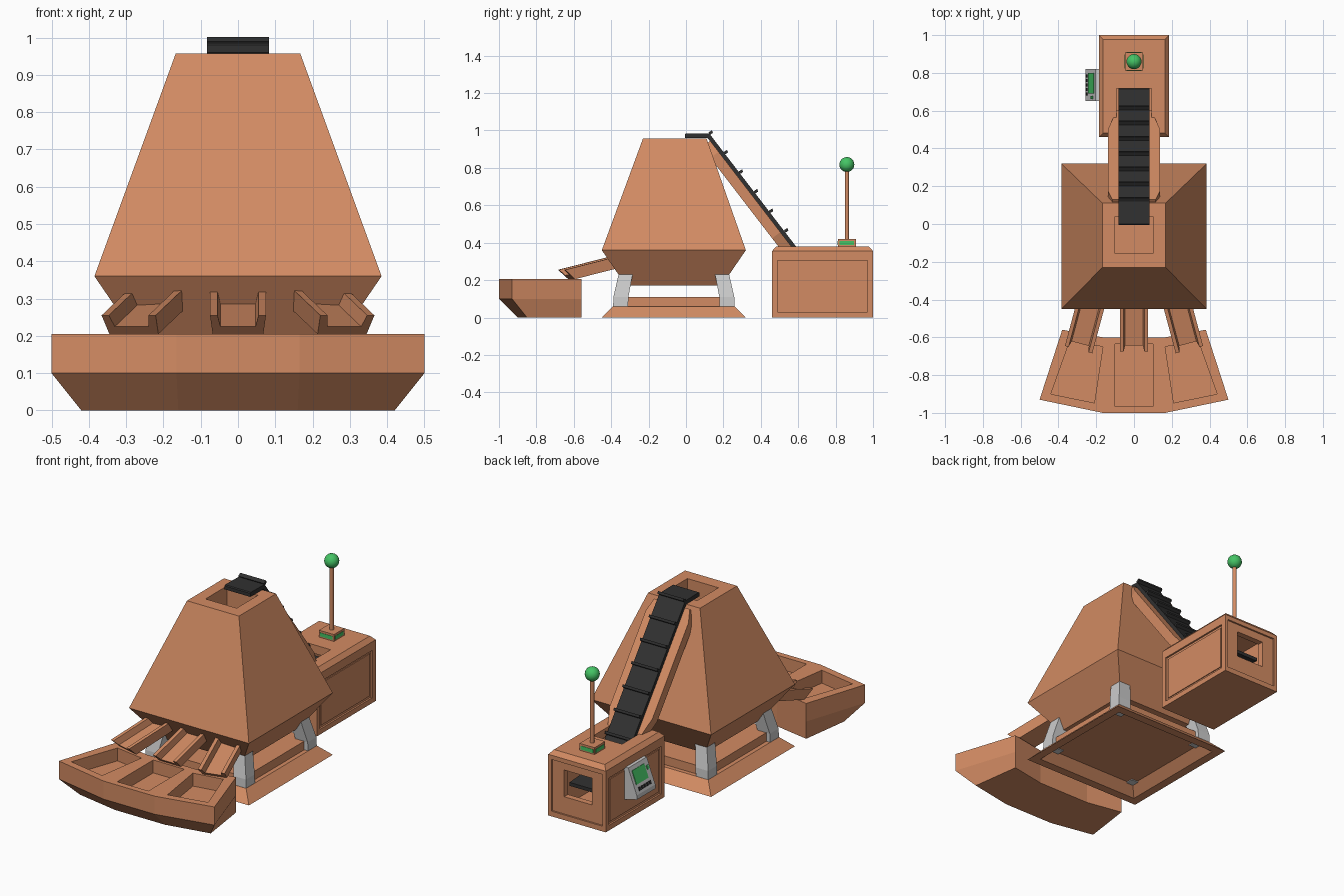
import bpy, bmesh, math
from mathutils import Matrix, Vector

if "Cube" in bpy.data.objects:
    bpy.data.objects.remove(bpy.data.objects["Cube"])


def material(name, rgb):
    m = bpy.data.materials.new(name)
    m.diffuse_color = (*rgb, 1)
    m.use_nodes = True
    m.node_tree.nodes["Principled BSDF"].inputs["Base Color"].default_value = m.diffuse_color
    return m


CLAY = material("clay_orange", (0.65, 0.26, 0.125))
BLACK = material("rubber_black", (0.03, 0.03, 0.03))
GREEN = material("signal_green", (0.06, 0.55, 0.13))
CY = -0.065          # centre of hopper and base in y


def finish(bm, name, mat):
    bmesh.ops.recalc_face_normals(bm, faces=bm.faces)
    me = bpy.data.meshes.new(name)
    bm.to_mesh(me)
    bm.free()
    ob = bpy.data.objects.new(name, me)
    bpy.context.collection.objects.link(ob)
    if mat:
        me.materials.append(mat)
    return ob


def loft(name, rings, mat=None):
    """Closed skin through rings with equal point counts."""
    bm = bmesh.new()
    vs = [[bm.verts.new(p) for p in r] for r in rings]
    n = len(rings[0])
    for a, b in zip(vs, vs[1:]):
        for i in range(n):
            j = (i + 1) % n
            bm.faces.new((a[i], a[j], b[j], b[i]))
    bm.faces.new(vs[0])
    bm.faces.new(vs[-1])
    return finish(bm, name, mat)


def rect(hx, y0, y1, z):
    return [(-hx, y0, z), (hx, y0, z), (hx, y1, z), (-hx, y1, z)]


def square(h, z):
    return rect(h, CY - h, CY + h, z)


def at_z(pts, z):
    return [(x, y, z) for x, y in pts]


def prism_x(name, yz, x0, x1, mat=None):
    return loft(name, [[(x, y, z) for y, z in yz] for x in (x0, x1)], mat)


def box(name, x0, x1, y0, y1, z0, z1, mat=None):
    return prism_x(name, [(y0, z0), (y1, z0), (y1, z1), (y0, z1)], x0, x1, mat)


def cut(ob, cutter):
    mod = ob.modifiers.new("cut", 'BOOLEAN')
    mod.operation = 'DIFFERENCE'
    mod.solver = 'EXACT'
    mod.object = cutter
    bpy.context.view_layer.objects.active = ob
    bpy.ops.object.modifier_apply(modifier=mod.name)
    bpy.data.objects.remove(cutter)


# Hopper with open top
hopper = loft("hopper", [square(0.255, 0.17), square(0.385, 0.36),
                         rect(0.167, -0.23, 0.11, 0.957)], CLAY)
cut(hopper, loft("cutter", [rect(0.10, -0.155, 0.04, z) for z in (0.70, 1.1)]))

# Base with sloped skirt, hollow underneath
base = loft("base", [square(0.385, 0), square(0.325, 0.06),
                     square(0.30, 0.06), square(0.30, 0.11)], CLAY)
cut(base, loft("cutter", [square(0.345, -0.01), square(0.285, 0.05)]))

# Four corner legs
for sx in (-1, 1):
    for sy in (-1, 1):
        def ring(a, b, z):
            return [(sx * x, CY + sy * y, z) for x, y in
                    ((a, a), (b, a), (b, b), (a, b))]
        loft("leg", [ring(0.325, 0.245, 0.045), ring(0.323, 0.243, 0.11),
                     ring(0.295, 0.22, 0.233)])

# Fan-shaped tray with three pockets
def mirrored(half):
    return half + [(-x, y) for x, y in reversed(half)]


upper = mirrored([(0.165, -1.0), (0.5, -0.93), (0.38, -0.56), (0.165, -0.60)])
lower = mirrored([(0.16, -0.90), (0.42, -0.85), (0.38, -0.56), (0.165, -0.60)])
tray = loft("tray", [at_z(lower, 0), at_z(upper, 0.1), at_z(upper, 0.205)], CLAY)
pocket = [(0.21, -0.947), (0.44, -0.90), (0.34, -0.62), (0.165, -0.65)]
for pts in (pocket, [(-x, y) for x, y in pocket],
            [(-0.1, -0.965), (0.1, -0.965), (0.1, -0.635), (-0.1, -0.635)]):
    cut(tray, loft("cutter", [at_z(pts, 0.13), at_z(pts, 0.3)]))

# Three open chutes fanned out from the hopper
tip = [(0.075, -0.675, 0.255), (0.055, -0.675, 0.255), (0.047, -0.642, 0.225)]
half = [(0.068, -0.62, 0.205)] + tip
section = half + [(-x, y, z) for x, y, z in reversed(half)]
for name, px, deg in (("chute_left", -0.217, -15), ("chute_middle", 0, 0),
                      ("chute_right", 0.217, 15)):
    ch = loft(name, [section, [(x, y + 0.28, z + 0.069) for x, y, z in section]], CLAY)
    pivot = Vector((0, -0.38, 0))
    ch.data.transform(Matrix.Translation(Vector((px, -0.38, 0)))
                      @ Matrix.Rotation(math.radians(deg), 4, 'Z')
                      @ Matrix.Translation(-pivot))

# Feeder box: chamfered top, hollow, belt slot, rear window, recessed panels
feeder = loft("feeder_box", [rect(0.185, 0.46, 1.0, 0), rect(0.185, 0.46, 1.0, 0.355),
                             rect(0.163, 0.482, 0.978, 0.38)], CLAY)
for dims in ((-0.13, 0.13, 0.50, 0.955, 0.04, 0.33),
             (-0.092, 0.092, 0.56, 0.718, 0.30, 0.45),
             (-0.09, 0.09, 0.90, 1.1, 0.13, 0.285),
             (0.175, 0.3, 0.49, 0.97, 0.03, 0.305),
             (-0.3, -0.175, 0.49, 0.97, 0.03, 0.305),
             (-0.165, 0.165, 0.99, 1.1, 0.03, 0.33)):
    cut(feeder, box("cutter", *dims))
for s in (-1, 1):
    box("side_panel", s * 0.17, s * 0.18, 0.505, 0.955, 0.045, 0.29, CLAY)

# Conveyor belt and cleats
d = Vector((0.611, -0.792))
n = Vector((0.792, 0.611))
prism_x("belt", [(-0.005, 0.98), (0.0, 0.985), (0.125, 0.983), (0.715, 0.215), (0.95, 0.2),
                 (0.95, 0.18), (0.705, 0.19), (0.115, 0.96), (-0.005, 0.96)],
        -0.083, 0.083, BLACK)
for i in range(7):
    c = Vector((0.125, 0.983)) + d * (0.132 * i)
    pts = [c - d * 0.008, c + d * 0.008, c + d * 0.008 + n * 0.018, c - d * 0.006 + n * 0.022]
    prism_x("belt_cleat", pts, -0.083, 0.083, BLACK)

# Sloping conveyor support, narrowing into the slot
def support_ring(y, w):
    top = Vector((y, 0.983 - (y - 0.125) * 1.301)) - n * 0.02
    low = top - n * 0.055
    return [(-w, top.x, top.y), (w, top.x, top.y), (w, low.x, low.y), (-w, low.x, low.y)]


loft("conveyor_support", [support_ring(y, w) for y, w in
                          ((0.145, 0.115), (0.19, 0.137), (0.52, 0.137), (0.62, 0.09))], CLAY)

# Signal lamp: plinth, green bands, post and ball
box("lamp_plinth", -0.048, 0.048, 0.812, 0.908, 0.375, 0.42, CLAY)
box("plinth_band", -0.05, 0.05, 0.822, 0.898, 0.387, 0.408, GREEN)
box("plinth_band", -0.04, 0.04, 0.81, 0.91, 0.387, 0.408, GREEN)
bm = bmesh.new()
bmesh.ops.create_cone(bm, cap_ends=True, segments=12, radius1=0.011, radius2=0.011,
                      depth=0.38, matrix=Matrix.Translation((0, 0.86, 0.605)))
finish(bm, "lamp_post", CLAY)
bm = bmesh.new()
bmesh.ops.create_uvsphere(bm, u_segments=20, v_segments=12, radius=0.04,
                          matrix=Matrix.Translation((0, 0.86, 0.818)))
ball = finish(bm, "lamp_ball", GREEN)
ball.data.polygons.foreach_set("use_smooth", [True] * len(ball.data.polygons))

# Wedge control panel on the left, with sloping screen and buttons
def panel_slab(name, t0, t1, y0, y1, lift, mat=None):
    """Slab lying on the sloped panel face between fractions t0 and t1."""
    a, b = Vector((-0.203, 0.31)), Vector((-0.258, 0.165))
    out = Vector((-0.935, 0.355))
    p, q = a.lerp(b, t0), a.lerp(b, t1)
    pts = [p - out * 0.005, q - out * 0.005, q + out * lift, p + out * lift]
    loft(name, [[(v.x, y, v.y) for v in pts] for y in (y0, y1)], mat)


wedge = [(-0.17, 0.31), (-0.203, 0.31), (-0.258, 0.165), (-0.258, 0.14), (-0.17, 0.12)]
loft("control_panel", [[(x, y, z) for x, z in wedge] for y in (0.65, 0.82)])
panel_slab("screen", 0.15, 0.66, 0.69, 0.80, 0.004, GREEN)
panel_slab("indicator", 0.25, 0.40, 0.662, 0.678, 0.005, GREEN)
for i in range(5):
    panel_slab("button", 0.78, 0.9, 0.68 + i * 0.024, 0.695 + i * 0.024, 0.005, BLACK)
